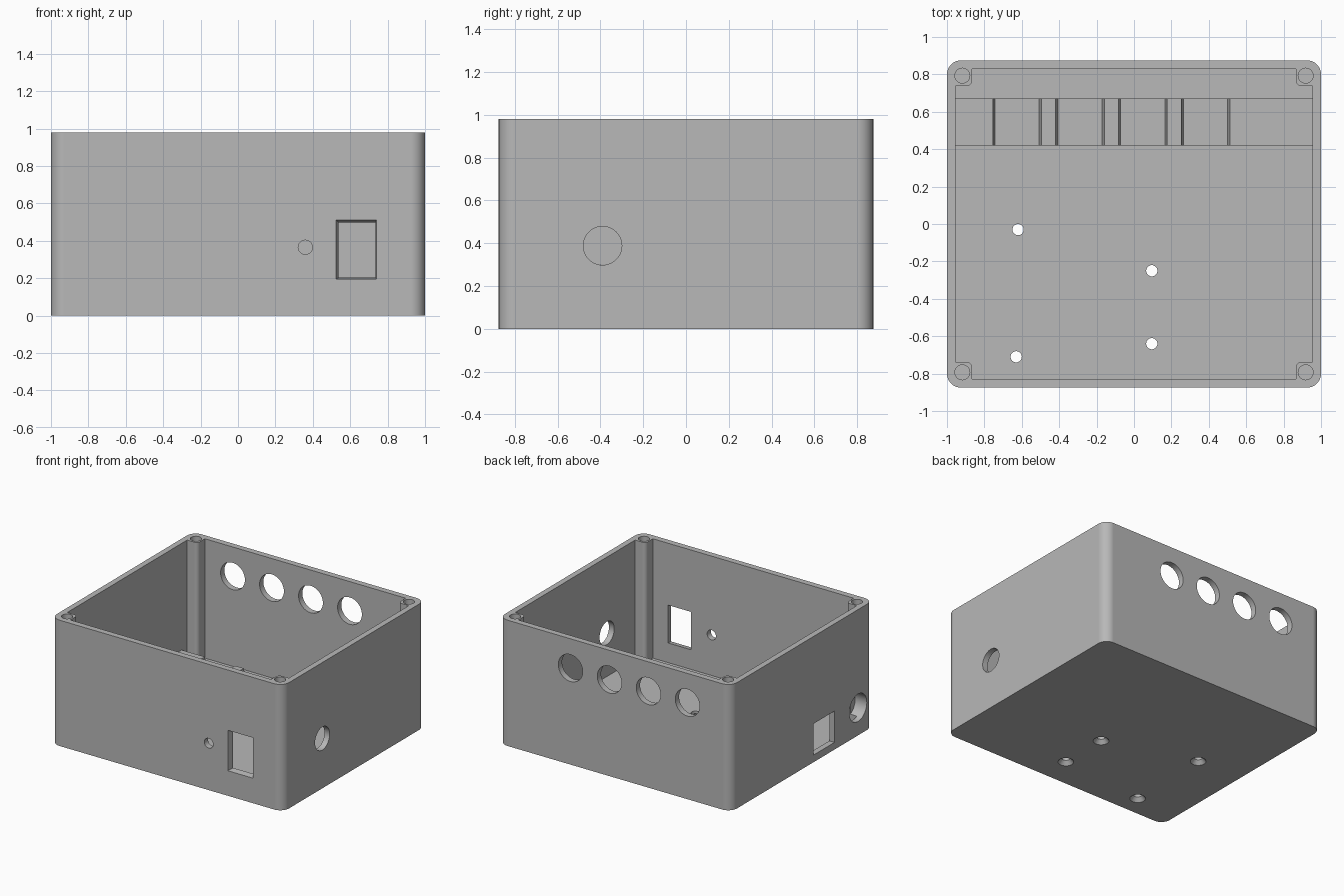
import bpy, bmesh
from math import cos, sin, pi, radians
from mathutils import Vector

cube = bpy.data.objects.get("Cube")
if cube:
    bpy.data.objects.remove(cube, do_unlink=True)

HX, HY, H = 1.0, 0.875, 0.98      # half width, half depth, height
IX, IY, FLOOR = 0.955, 0.828, 0.05  # inner half sizes, floor thickness

grey = bpy.data.materials.new("matte grey")
grey.use_nodes = True
grey.diffuse_color = (0.48, 0.48, 0.48, 1)
grey.node_tree.nodes["Principled BSDF"].inputs["Base Color"].default_value = grey.diffuse_color


def place(u, v, axis, d):
    """Put a 2D point on the plane at distance d along an axis."""
    return {"X": (d, u, v), "Y": (u, d, v), "Z": (u, v, d)}[axis]


def loft(name, axis, start, loop_a, end, loop_b=None):
    """Solid between two matching outlines."""
    bm = bmesh.new()
    a = [bm.verts.new(place(u, v, axis, start)) for u, v in loop_a]
    b = [bm.verts.new(place(u, v, axis, end)) for u, v in (loop_b or loop_a)]
    bm.faces.new(a)
    bm.faces.new(b)
    n = len(a)
    for i in range(n):
        j = (i + 1) % n
        bm.faces.new((a[i], a[j], b[j], b[i]))
    bmesh.ops.recalc_face_normals(bm, faces=bm.faces)
    mesh = bpy.data.meshes.new(name)
    bm.to_mesh(mesh)
    bm.free()
    mesh.materials.append(grey)
    obj = bpy.data.objects.new(name, mesh)
    bpy.context.collection.objects.link(obj)
    return obj


def arc(cx, cy, r, a0, a1, n):
    return [(cx + r * cos(radians(a0 + (a1 - a0) * i / n)),
             cy + r * sin(radians(a0 + (a1 - a0) * i / n))) for i in range(n + 1)]


def circle(cx, cy, r, n=48):
    return arc(cx, cy, r, 0, 360, n)[:-1]


def rect(u0, u1, v0, v1):
    return [(u0, v0), (u1, v0), (u1, v1), (u0, v1)]


def four_way(quarter):
    """Mirror a first-quadrant outline into a closed loop."""
    loop = []
    for sx, sy in ((1, 1), (-1, 1), (-1, -1), (1, -1)):
        part = [(sx * x, sy * y) for x, y in quarter]
        loop += part if sx * sy > 0 else part[::-1]
    return loop


def cut(target, cutter):
    cutter.hide_render = True
    mod = target.modifiers.new("cut", "BOOLEAN")
    mod.operation, mod.solver, mod.object = "DIFFERENCE", "EXACT", cutter
    bpy.context.view_layer.objects.active = target
    bpy.ops.object.modifier_apply(modifier=mod.name)
    bpy.data.objects.remove(cutter, do_unlink=True)


def finish(obj):
    bpy.ops.object.select_all(action="DESELECT")
    obj.select_set(True)
    bpy.context.view_layer.objects.active = obj
    bpy.ops.object.shade_smooth_by_angle(angle=radians(30))
    mod = obj.modifiers.new("flat walls", "WEIGHTED_NORMAL")
    mod.keep_sharp = True


# Outer shell with rounded vertical corners
R = 0.075
box = loft("enclosure_box", "Z", 0, four_way(arc(HX - R, HY - R, R, 0, 90, 10)), H)

# Cavity leaving a screw post in every corner
post = [(IX, 0.738)] + arc(0.895, 0.768, 0.03, 270, 180, 6) + [(0.865, IY)]
cut(box, loft("cavity_cutter", "Z", FLOOR, four_way(post), H + 0.1))

# Screw holes in the posts
for sx in (-1, 1):
    for sy in (-1, 1):
        cut(box, loft("post_hole_cutter", "Z", H - 0.3,
                      circle(sx * 0.918, sy * 0.793, 0.04, 32), H + 0.1))

# Row of round openings in the back wall
slots = [-0.625 + 0.336 * i for i in range(4)]
for x in slots:
    cut(box, loft("back_hole_cutter", "Y", 0.7, circle(x, 0.752, 0.105), 1.0))

# Front wall: tapered socket opening and small round hole
cut(box, loft("front_socket_cutter", "Y", -HY - 0.0001, rect(0.525, 0.74, 0.195, 0.51),
              -IY + 0.0001, rect(0.538, 0.734, 0.203, 0.498)))
cut(box, loft("front_hole_cutter", "Y", -1.0, circle(0.36, 0.365, 0.038, 32), -0.7))

# Side walls: one round hole on the left, round hole and rectangle on the right
cut(box, loft("left_hole_cutter", "X", 0.9, circle(-0.39, 0.388, 0.09), 1.1))
cut(box, loft("right_hole_cutter", "X", -1.1, circle(-0.69, 0.215, 0.107), -0.9))
cut(box, loft("right_socket_cutter", "X", -1.1, rect(-0.40, -0.14, 0.056, 0.30), -0.9))

# Countersunk mounting holes in the floor
for x, y in ((-0.62, -0.03), (0.095, -0.25), (0.095, -0.64), (-0.63, -0.71)):
    cut(box, loft("floor_hole_cutter", "Z", -0.1, circle(x, y, 0.03, 32), 0.1))
    cut(box, loft("countersink_cutter", "Z", -0.001, circle(x, y, 0.057, 32),
                  0.03, circle(x, y, 0.03, 32)))
finish(box)

# Low rail across the floor with four slots
TOP, BED = 0.15, 0.09
outline = [(-IX - 0.005, FLOOR - 0.01), (-IX - 0.005, TOP)]
for x in slots:
    outline += [(x - 0.13, TOP), (x - 0.118, BED), (x + 0.118, BED), (x + 0.13, TOP)]
outline += [(IX + 0.005, TOP), (IX + 0.005, FLOOR - 0.01)]
loft("slotted_floor_rail", "Y", 0.42, outline, 0.67)
